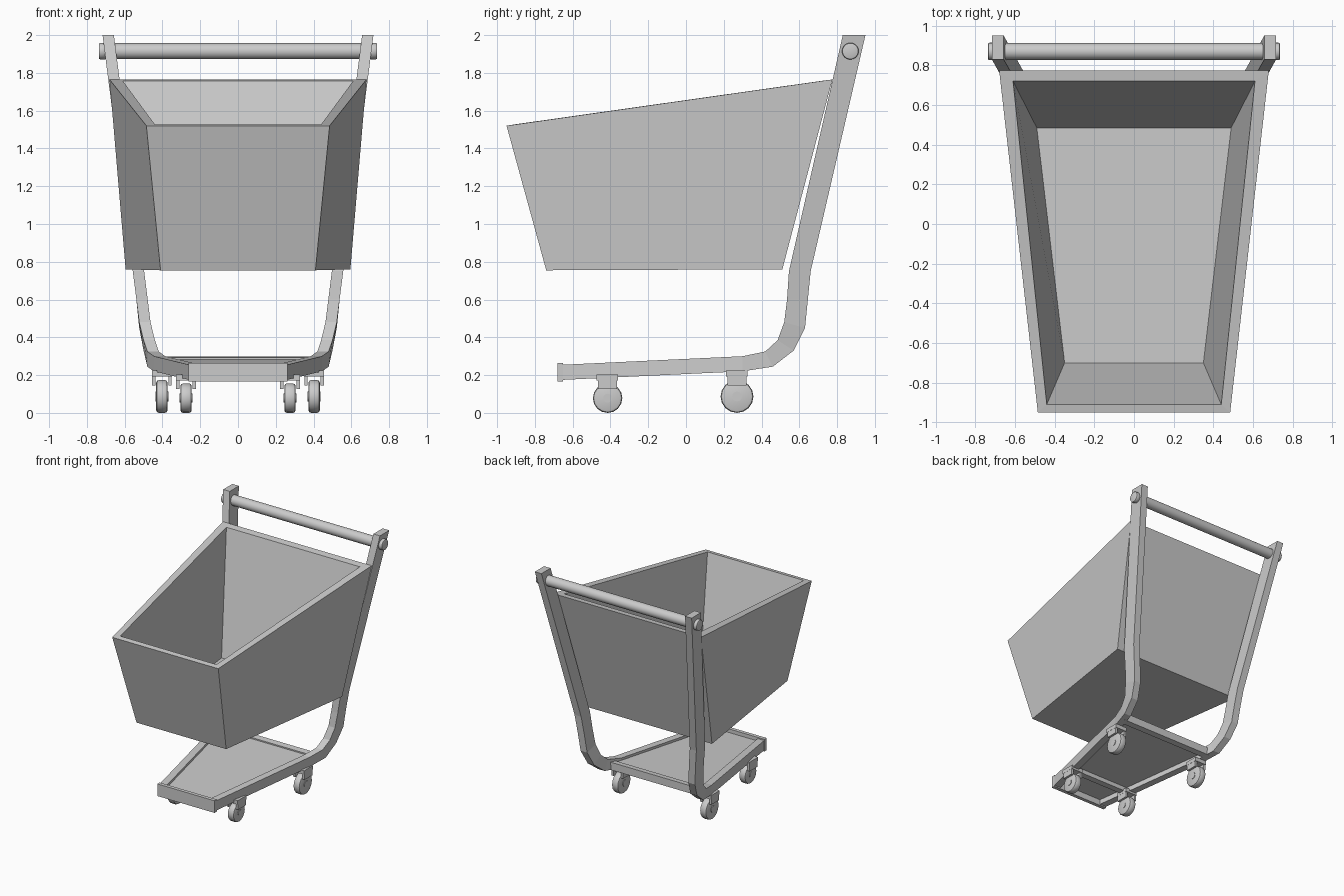
import bpy, bmesh, math
from mathutils import Matrix

if "Cube" in bpy.data.objects:
    bpy.data.objects.remove(bpy.data.objects["Cube"])


def finish(name, bm):
    bmesh.ops.recalc_face_normals(bm, faces=bm.faces)
    me = bpy.data.meshes.new(name)
    bm.to_mesh(me)
    bm.free()
    ob = bpy.data.objects.new(name, me)
    bpy.context.collection.objects.link(ob)
    return ob


def loft(name, rings):
    """Closed solid through four-point rings, capped at both ends."""
    bm = bmesh.new()
    loops = [[bm.verts.new(p) for p in r] for r in rings]
    for a, b in zip(loops, loops[1:]):
        for i in range(4):
            j = (i + 1) % 4
            bm.faces.new((a[i], a[j], b[j], b[i]))
    bm.faces.new(loops[0])
    bm.faces.new(loops[-1])
    return finish(name, bm)


def box(name, x, y, z):
    return loft(name, [[(x[0], y[0], h), (x[1], y[0], h),
                        (x[1], y[1], h), (x[0], y[1], h)] for h in z])


def cylinder_x(name, r, x0, x1, y, z, sides, bevel=0):
    bm = bmesh.new()
    m = Matrix.Translation(((x0 + x1) / 2, y, z)) @ Matrix.Rotation(math.pi / 2, 4, 'Y')
    bmesh.ops.create_cone(bm, cap_ends=True, segments=sides, radius1=r, radius2=r,
                          depth=abs(x1 - x0), matrix=m)
    if bevel:
        rims = [e for e in bm.edges if abs(e.verts[0].co.x - e.verts[1].co.x) < 1e-4]
        bmesh.ops.bevel(bm, geom=rims, offset=bevel, segments=2, profile=0.5,
                        affect='EDGES')
    ob = finish(name, bm)
    bpy.context.view_layer.objects.active = ob
    ob.select_set(True)
    bpy.ops.object.shade_smooth_by_angle(angle=math.radians(35))
    ob.select_set(False)
    return ob


def trapezoid(front, back):
    """Ring from (half width, y, z) at the front and the back."""
    (a, ya, za), (b, yb, zb) = front, back
    return [(-a, ya, za), (a, ya, za), (b, yb, zb), (-b, yb, zb)]


# basket: outside wall, rim, inside wall, floor
loft("basket", [
    trapezoid((0.41, -0.74, 0.755), (0.595, 0.51, 0.76)),
    trapezoid((0.485, -0.95, 1.52), (0.68, 0.775, 1.765)),
    trapezoid((0.44, -0.91, 1.527), (0.61, 0.72, 1.758)),
    trapezoid((0.35, -0.70, 0.80), (0.49, 0.485, 0.80)),
])

# side frames: upper y, upper z, lower y, lower z, outer x
stations = [
    (-0.65, 0.255, -0.65, 0.175, 0.26),
    (0.30, 0.30, 0.30, 0.22, 0.445),
    (0.42, 0.325, 0.46, 0.245, 0.48),
    (0.485, 0.385, 0.57, 0.33, 0.50),
    (0.52, 0.48, 0.63, 0.45, 0.523),
    (0.535, 0.60, 0.645, 0.60, 0.538),
    (0.545, 0.75, 0.66, 0.75, 0.557),
    (0.83, 2.0, 0.95, 2.0, 0.717),
]
for s, side in ((-1, "left"), (1, "right")):
    loft(side + "_frame", [[(s * x, yu, zu), (s * (x - 0.06), yu, zu),
                            (s * (x - 0.06), yl, zl), (s * x, yl, zl)]
                           for yu, zu, yl, zl, x in stations])

# handle with end caps
cylinder_x("handle", 0.042, -0.72, 0.72, 0.87, 1.915, 24)
for s in (-1, 1):
    cylinder_x("handle_cap", 0.044, s * 0.70, s * 0.737, 0.87, 1.915, 24, 0.008)

# lower deck, front bumper and cross bars
loft("deck", [trapezoid((0.22, -0.65, 0.215 + h), (0.42, 0.40, 0.265 + h))
              for h in (0, 0.02)])
box("front_bumper", (-0.262, 0.262), (-0.68, -0.65), (0.165, 0.265))
loft("rear_bar", [trapezoid((0.41, 0.35, 0.23 + h), (0.43, 0.40, 0.235 + h))
                  for h in (0, 0.063)])
loft("front_bar", [trapezoid((0.25, -0.44, 0.19 + h), (0.26, -0.39, 0.192 + h))
                   for h in (0, 0.04)])

# casters: wheel, hub, bracket plate, two bracket cheeks
for x, y, r, top in ((0.275, -0.415, 0.078, 0.192), (0.403, 0.27, 0.087, 0.212)):
    for s in (-1, 1):
        c = s * x
        cylinder_x("wheel", r, c - 0.03, c + 0.03, y, r, 16, 0.014)
        cylinder_x("wheel_hub", r * 0.3, c - 0.034, c + 0.034, y, r, 12)
        box("caster_plate", (c - 0.053, c + 0.053), (y - 0.058, y + 0.056),
            (top - 0.02, top + 0.012))
        for k in (-1, 1):
            a, b = sorted((c + k * 0.034, c + k * 0.052))
            box("caster_cheek", (a, b), (y - 0.05, y + 0.05), (top - 0.066, top - 0.02))
